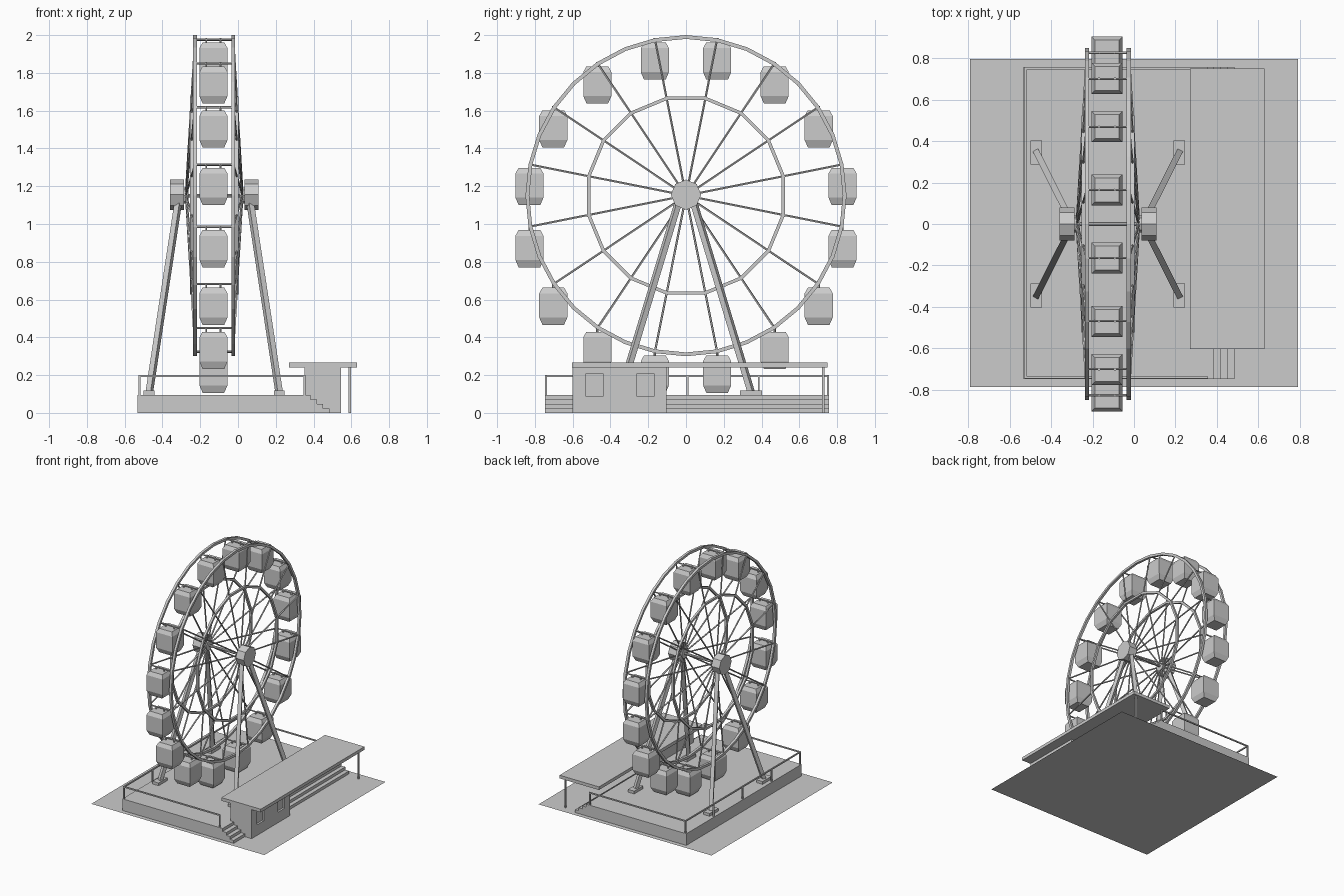
import bpy, bmesh, math
from mathutils import Vector, Matrix

if "Cube" in bpy.data.objects:
    bpy.data.objects.remove(bpy.data.objects["Cube"])

CX, CZ = -0.126, 1.15          # wheel centre plane and axle height
N = 16                         # cabins / spokes
SPOKE_ANGLES = [math.radians(11.25 + 22.5 * i) for i in range(N)]


def finish(name, bm):
    bmesh.ops.recalc_face_normals(bm, faces=bm.faces)
    me = bpy.data.meshes.new(name)
    bm.to_mesh(me)
    bm.free()
    ob = bpy.data.objects.new(name, me)
    bpy.context.collection.objects.link(ob)
    return ob


def add_box(bm, x0, x1, y0, y1, z0, z1):
    m = Matrix.Translation(((x0 + x1) / 2, (y0 + y1) / 2, (z0 + z1) / 2)) @ \
        Matrix.Diagonal((x1 - x0, y1 - y0, z1 - z0, 1))
    bmesh.ops.create_cube(bm, size=1, matrix=m)


def add_rod(bm, a, b, r, sides=6, spin=0.0):
    a, b = Vector(a), Vector(b)
    d = b - a
    m = Matrix.Translation((a + b) / 2) @ d.to_track_quat('Z', 'Y').to_matrix().to_4x4() @ \
        Matrix.Rotation(spin, 4, 'Z')
    bmesh.ops.create_cone(bm, cap_ends=True, segments=sides, radius1=r, radius2=r,
                          depth=d.length, matrix=m)


def add_ring(bm, x, radius, half, sides, start):
    section = [(-half, -half), (half, -half), (half, half), (-half, half)]
    loops = []
    for i in range(sides):
        t = start + 2 * math.pi * i / sides
        loops.append([bm.verts.new((x + u, (radius + v) * math.sin(t), CZ + (radius + v) * math.cos(t)))
                      for u, v in section])
    for i in range(sides):
        p, q = loops[i], loops[(i + 1) % sides]
        for k in range(4):
            bm.faces.new((p[k], p[(k + 1) % 4], q[(k + 1) % 4], q[k]))


def polar(x, r, t):
    return (x, r * math.sin(t), CZ + r * math.cos(t))


def box_object(name, *dims):
    bm = bmesh.new()
    add_box(bm, *dims)
    return finish(name, bm)


# Ground sheet
bm = bmesh.new()
bmesh.ops.create_grid(bm, x_segments=1, y_segments=1, size=0.79,
                      matrix=Matrix.Translation((0, 0.005, 0)))
finish("ground_sheet", bm)

# Platform with long steps: one stair profile extruded along y
profile = [(-0.533, 0), (0.484, 0), (0.484, 0.024), (0.45, 0.024), (0.45, 0.048), (0.417, 0.048),
           (0.417, 0.072), (0.383, 0.072), (0.383, 0.096), (-0.533, 0.096)]
bm = bmesh.new()
face = bm.faces.new([bm.verts.new((x, -0.747, z)) for x, z in profile])
ext = bmesh.ops.extrude_face_region(bm, geom=[face])
bmesh.ops.translate(bm, vec=(0, 1.504, 0),
                    verts=[g for g in ext["geom"] if isinstance(g, bmesh.types.BMVert)])
finish("platform_with_steps", bm)

# Ticket booth with two recessed windows
booth = box_object("booth", 0.352, 0.546, -0.602, -0.103, 0, 0.241)
bm = bmesh.new()
for y0 in (-0.53, -0.26):
    add_box(bm, 0.53, 0.57, y0, y0 + 0.09, 0.087, 0.208)
cutter = finish("window_cutter", bm)
cutter.hide_render = True
cutter.hide_viewport = True
mod = booth.modifiers.new("windows", 'BOOLEAN')
mod.operation = 'DIFFERENCE'
mod.object = cutter
mod.solver = 'EXACT'

# Roof and its post
box_object("booth_roof", 0.27, 0.63, -0.603, 0.75, 0.24, 0.266)
box_object("roof_post", 0.586, 0.598, 0.72, 0.732, 0, 0.241)

# Railing on three sides
bm = bmesh.new()
RX, RY0, RY1, RE, RZ, R = -0.522, -0.741, 0.751, 0.352, 0.196, 0.005
corners = [(RE, RY0), (RX, RY0), (RX, RY1), (RE, RY1)]
for (xa, ya), (xb, yb) in zip(corners, corners[1:]):
    add_box(bm, min(xa, xb) - R, max(xa, xb) + R, min(ya, yb) - R, max(ya, yb) + R, RZ - R, RZ + R)
for x, y in corners + [(RX, -0.37), (RX, 0.008), (RX, 0.385)]:
    add_box(bm, x - R, x + R, y - R, y + R, 0.09, RZ)
finish("railing", bm)

# Support legs, feet and hub drums on both sides
legs, feet, drums, hubs = (bmesh.new() for _ in range(4))
for s in (-1, 1):
    for t in (-1, 1):
        add_rod(legs, (CX + s * 0.345, t * 0.348, 0.10), (CX + s * 0.185, t * 0.03, 1.15),
                0.021, 4, math.pi / 4)
        fx, fy = CX + s * 0.345, t * 0.345
        add_box(feet, fx - 0.028, fx + 0.028, fy - 0.058, fy + 0.058, 0.09, 0.119)
    add_rod(drums, (CX + s * 0.161, 0, 1.155), (CX + s * 0.234, 0, 1.155), 0.08, 8)
    add_rod(hubs, (CX + s * 0.135, 0, CZ), (CX + s * 0.17, 0, CZ), 0.042, 8)
finish("support_legs", legs)
finish("leg_feet", feet)
finish("hub_drums", drums)
add_rod(hubs, (CX - 0.17, 0, CZ), (CX + 0.17, 0, CZ), 0.01, 8)
finish("axle", hubs)

# Wheel: outer rims, inner rings, spokes, cross bars
rims, rings, spokes, bars = (bmesh.new() for _ in range(4))
for s in (-1, 1):
    add_ring(rims, CX + s * 0.101, 0.84, 0.010, 32, 0)
    add_ring(rings, CX + s * 0.119, 0.525, 0.009, N, SPOKE_ANGLES[0])
    for t in SPOKE_ANGLES:
        add_rod(spokes, polar(CX + s * 0.148, 0.035, t), polar(CX + s * 0.101, 0.84, t), 0.006, 5)
for t in SPOKE_ANGLES:
    add_rod(bars, polar(CX - 0.108, 0.842, t), polar(CX + 0.108, 0.842, t), 0.006, 6)
finish("outer_rims", rims)
finish("inner_rings", rings)
finish("spokes", spokes)
finish("cross_bars", bars)

# Cabins: stacked square sections hung from each cross bar
SECTIONS = [(-0.215, 0.057), (-0.175, 0.0745), (-0.048, 0.0745), (-0.018, 0.058)]
cabins, hangers = bmesh.new(), bmesh.new()
for t in SPOKE_ANGLES:
    px, py, pz = polar(CX - 0.004, 0.845, t)
    prev = None
    for dz, h in SECTIONS:
        loop = [cabins.verts.new((px + a * h, py + b * h, pz + dz))
                for a, b in ((-1, -1), (1, -1), (1, 1), (-1, 1))]
        if prev:
            for k in range(4):
                cabins.faces.new((prev[k], prev[(k + 1) % 4], loop[(k + 1) % 4], loop[k]))
        else:
            cabins.faces.new(loop[::-1])
        prev = loop
    cabins.faces.new(prev)
    for s in (-1, 1):
        add_rod(hangers, (px + s * 0.038, py, pz - 0.02), (px + s * 0.038, py, pz + 0.005), 0.006, 6)
finish("cabins", cabins)
finish("cabin_hangers", hangers)
